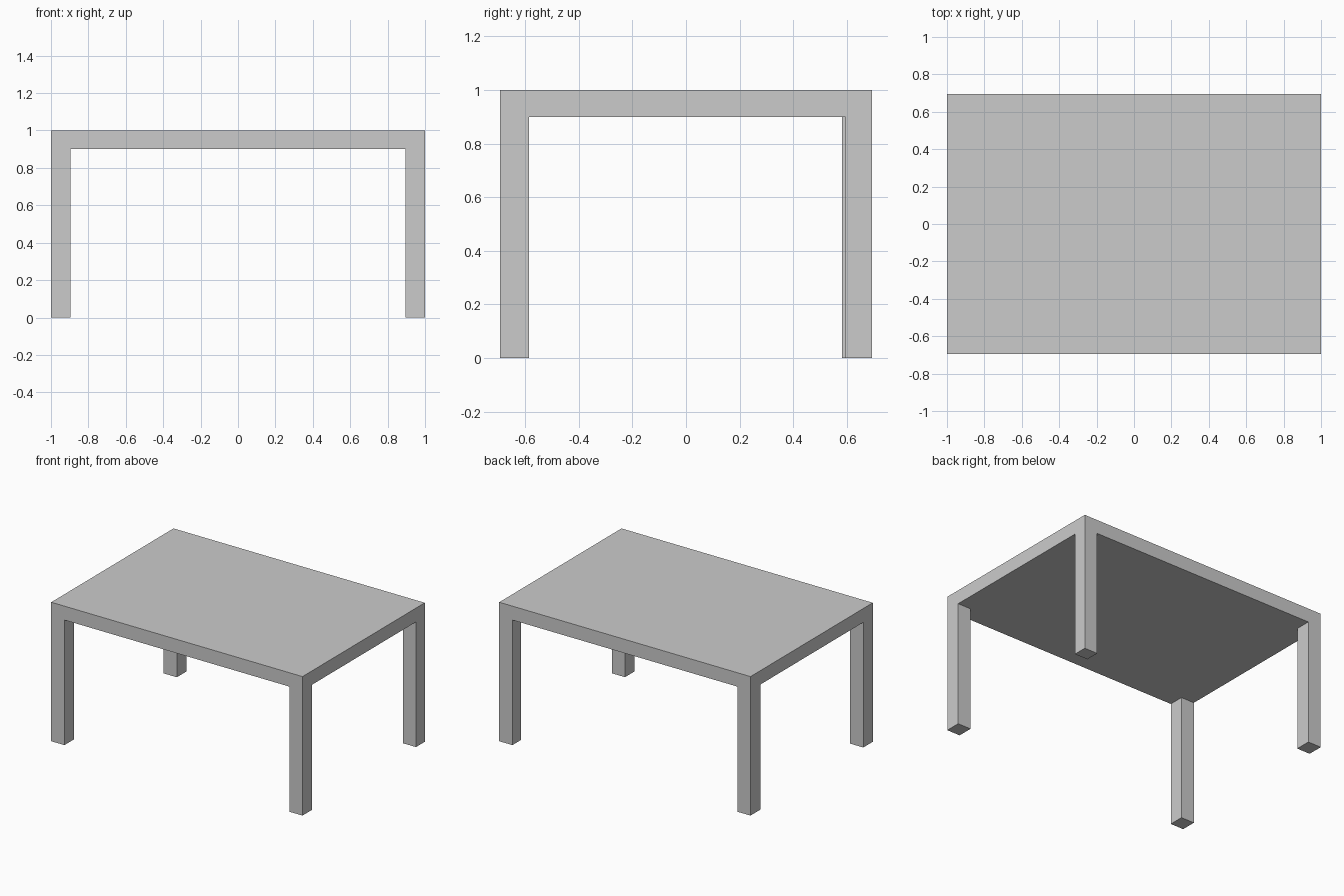
import bpy

if "Cube" in bpy.data.objects:
    bpy.data.objects.remove(bpy.data.objects["Cube"])

HALF_X, HALF_Y = 1.0, 0.695
HEIGHT, TOP_THICK = 1.0, 0.10
LEG_X = 0.105


def box(name, low, high):
    """Axis-aligned box between two corners."""
    bpy.ops.mesh.primitive_cube_add(size=1)
    obj = bpy.context.object
    obj.name = name
    for v in obj.data.vertices:
        v.co = [lo + (c + 0.5) * (hi - lo) for c, lo, hi in zip(v.co, low, high)]
    return obj


# Thick slab top, flush with the outer leg faces
underside = HEIGHT - TOP_THICK
box("table_top", (-HALF_X, -HALF_Y, underside), (HALF_X, HALF_Y, HEIGHT))

# Corner legs: name, x side, y side, depth along y (slightly uneven)
legs = [
    ("front_left_leg", -1, -1, 0.108),
    ("front_right_leg", 1, -1, 0.11),
    ("back_left_leg", -1, 1, 0.112),
    ("back_right_leg", 1, 1, 0.10),
]
for name, sx, sy, depth in legs:
    xs = sorted((sx * HALF_X, sx * (HALF_X - LEG_X)))
    ys = sorted((sy * HALF_Y, sy * (HALF_Y - depth)))
    box(name, (xs[0], ys[0], 0), (xs[1], ys[1], underside))
